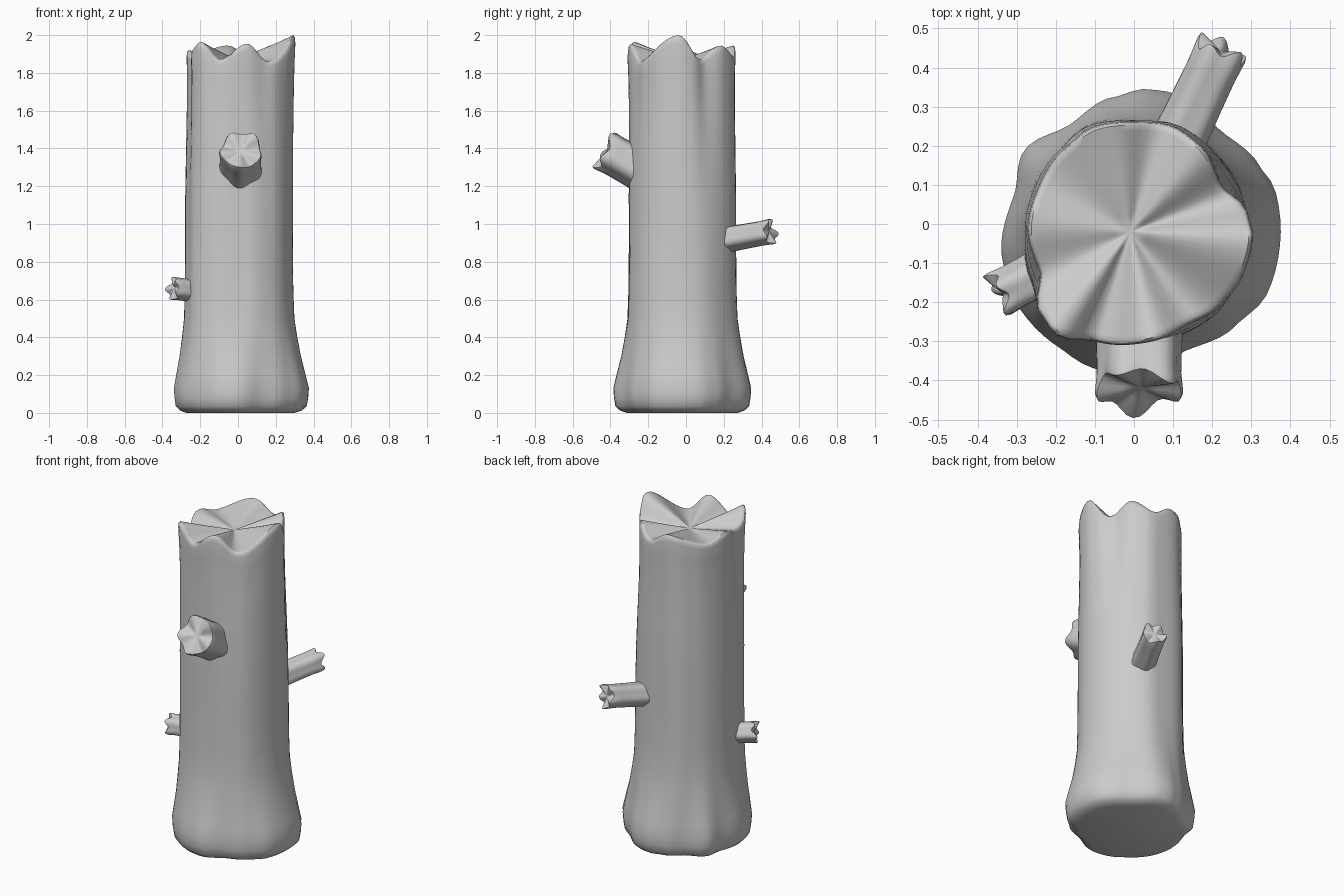
import bpy, math
from mathutils import Vector

if "Cube" in bpy.data.objects:
    bpy.data.objects.remove(bpy.data.objects["Cube"])

CX, CY = -0.01, -0.02  # trunk axis

# Cross-sections read counter-clockwise: flared foot, middle, broken top
FOOT = [(.375, 0), (.36, .09), (.32, .15), (.22, .24), (.10, .335), (.03, .345), (-.05, .325),
        (-.17, .25), (-.28, .19), (-.305, .08), (-.335, -.10), (-.29, -.22), (-.20, -.31),
        (-.10, -.37), (0, -.385), (.13, -.325), (.26, -.26), (.34, -.18), (.37, -.08)]
MIDDLE = [(.29, -.03), (.275, .08), (.21, .18), (.12, .25), (0, .265), (-.12, .25), (-.20, .18),
          (-.26, .08), (-.28, -.03), (-.265, -.14), (-.23, -.23), (-.13, -.29), (0, -.30),
          (.12, -.285), (.22, -.22), (.27, -.13)]
TOP = [(.305, -.03), (.29, .03), (.22, .10), (.17, .20), (.10, .25), (0, .262), (-.10, .25),
       (-.18, .19), (-.25, .08), (-.272, -.01), (-.24, -.12), (-.24, -.23), (-.20, -.285),
       (-.10, -.30), (.05, -.30), (.13, -.26), (.22, -.21), (.28, -.13)]
# Splinter heights around the rim: (degrees, z)
RIM = [(-3, 2.0), (20, 1.87), (48, 1.945), (74, 1.885), (99, 1.945), (148, 1.885), (176, 1.92),
       (207, 1.88), (234, 1.965), (252, 1.87), (282, 1.955), (308, 1.86)]


def around(samples, a, smooth=True):
    """Periodic interpolation of (degrees, value) samples at angle a."""
    s = sorted((d % 360, v) for d, v in samples)
    s = [(s[-1][0] - 360, s[-1][1])] + s + [(s[0][0] + 360, s[0][1])]
    a %= 360
    for (d0, v0), (d1, v1) in zip(s, s[1:]):
        if d0 <= a <= d1:
            t = (a - d0) / max(d1 - d0, 1e-6)
            if smooth:
                t = t * t * (3 - 2 * t)
            return v0 + (v1 - v0) * t


def radii(points):
    return [(math.degrees(math.atan2(y - CY, x - CX)), math.hypot(x - CX, y - CY))
            for x, y in points]


def loft(name, rings, tip, bottom_cap=True):
    """Skin closed rings of equal count and fan the last one to a tip point."""
    n = len(rings[0])
    verts = [p for r in rings for p in r] + [tip]
    faces = [list(range(n))[::-1]] if bottom_cap else []
    for k in range(len(rings) - 1):
        for i in range(n):
            j = (i + 1) % n
            faces.append((k * n + i, k * n + j, (k + 1) * n + j, (k + 1) * n + i))
    last = (len(rings) - 1) * n
    faces += [(last + i, last + (i + 1) % n, len(verts) - 1) for i in range(n)]
    mesh = bpy.data.meshes.new(name)
    mesh.from_pydata([tuple(v) for v in verts], [], faces)
    ob = bpy.data.objects.new(name, mesh)
    bpy.context.collection.objects.link(ob)
    bpy.context.view_layer.objects.active = ob
    ob.select_set(True)
    bpy.ops.object.shade_smooth_by_angle(angle=math.radians(50))
    ob.select_set(False)
    return ob


# Trunk
N = 72
angles = [360 * i / N for i in range(N)]
foot, middle, top = radii(FOOT), radii(MIDDLE), radii(TOP)


def trunk_ring(z_of, wf, wt, scale=1.0):
    ring = []
    for a in angles:
        m = around(middle, a)
        r = m + wf * (around(foot, a) - m) + wt * (around(top, a) - m)
        r *= scale
        c = math.radians(a)
        ring.append((CX + r * math.cos(c), CY + r * math.sin(c), z_of(a)))
    return ring


def rim(a):
    return around(RIM, a)


rings = []
for z, wf, wt, s in [(0, 1, 0, .80), (.012, 1, 0, .90), (.035, 1, 0, .97), (.08, 1, 0, .99),
                     (.13, 1, 0, 1), (.2, .8, 0, 1), (.3, .5, 0, 1), (.4, .28, 0, 1),
                     (.5, .1, 0, 1), (.65, .03, 0, 1), (.9, 0, 0, 1), (1.15, 0, .1, 1),
                     (1.4, 0, .3, .99), (1.6, 0, .6, .985)]:
    rings.append(trunk_ring(lambda a: z, wf, wt, s))
for f, s in [(.3, .985), (.65, .99), (.9, 1), (.98, .99)]:
    rings.append(trunk_ring(lambda a: 1.6 + (rim(a) - 1.6) * f, 0, .6 + .4 * f, s))
HEART = 1.87
for s, f in [(.965, 1), (.92, .95), (.7, .7), (.4, .4), (.15, .15)]:
    rings.append(trunk_ring(lambda a: HEART + (rim(a) - HEART) * f, 0, 1, s))
loft("trunk", rings, (CX, CY, HEART))


# Broken branch stubs
def stub(name, start, end, radius, jag, phase):
    start, end = Vector(start), Vector(end)
    axis = (end - start).normalized()
    u = axis.cross(Vector((0, 0, 1))).normalized()
    v = u.cross(axis)
    length = (end - start).length
    n = 40

    def edge(c):
        return jag * (.6 * math.cos(5 * c + phase) + .4 * math.cos(2 * c + phase * 2))

    def ring(f, scale, lift):
        pts = []
        for i in range(n):
            c = -2 * math.pi * i / n
            r = radius * scale * (1 + .06 * math.cos(5 * c + phase))
            pts.append(start + axis * (length * f + lift * edge(c))
                       + (u * math.cos(c) + v * math.sin(c)) * r)
        return pts[::-1]

    rs = [ring(0, 1.05, 0), ring(.5, .98, 0), ring(.8, .96, .3), ring(.96, 1, .9),
          ring(1, .96, 1), ring(1, .85, .9), ring(.99, .4, .4)]
    loft(name, rs, end - axis * jag * .4)


stub("front_branch_stub", (.015, -.16, 1.245), (.015, -.425, 1.39), .11, .024, 1.0)
stub("back_branch_stub", (.09, .16, .91), (.226, .447, .962), .067, .022, 2.2)
stub("left_branch_stub", (-.15, -.08, .64), (-.342, -.18, .66), .06, .02, .4)
